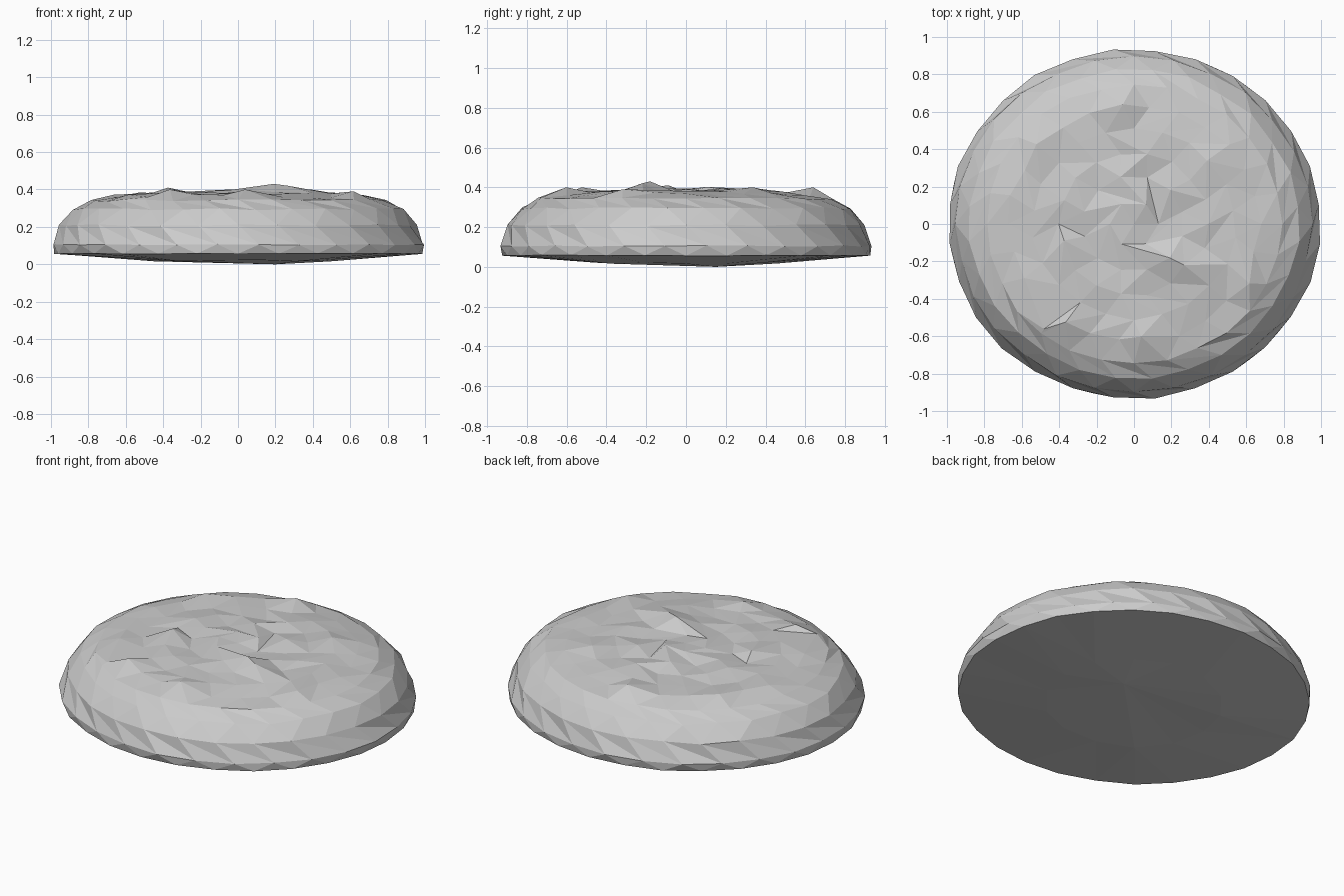
import bpy, bmesh, math, random
from mathutils import Vector

if "Cube" in bpy.data.objects:
    bpy.data.objects.remove(bpy.data.objects["Cube"])

random.seed(4)
SIDES = 28
RY = 0.94

bm = bmesh.new()


def ring(r, z, count, offset=0.0, jitter=0.0):
    """One slightly irregular ring of the biscuit outline."""
    out = []
    for i in range(count):
        a = 2 * math.pi * (i + offset) / count
        rr = r * (1 + random.uniform(-jitter, jitter))
        zz = z + random.uniform(-jitter, jitter) * 0.5
        out.append(bm.verts.new((rr * math.cos(a), rr * RY * math.sin(a), zz)))
    return out


def bridge(a, b):
    """Triangulated skin between two rings, which may differ in count."""
    i = j = 0
    na, nb = len(a), len(b)
    while i < na or j < nb:
        if j >= nb or (i < na and (i + 1) / na <= (j + 1) / nb):
            bm.faces.new((a[i % na], a[(i + 1) % na], b[j % nb]))
            i += 1
        else:
            bm.faces.new((a[i % na], b[(j + 1) % nb], b[j % nb]))
            j += 1


def cap(r, co):
    v = bm.verts.new(co)
    for i in range(len(r)):
        bm.faces.new((r[i], r[(i + 1) % len(r)], v))


# Shallow dished underside, rim, domed side and uneven top
specs = [(0.50, 0.02, 14, 0, 0.01), (0.985, 0.057, SIDES, 0, 0.004),
         (0.995, 0.105, SIDES, 0.5, 0.006), (0.95, 0.21, SIDES, 0, 0.008),
         (0.88, 0.295, SIDES, 0.5, 0.012), (0.79, 0.342, SIDES, 0, 0.012),
         (0.67, 0.364, 26, 0, 0.02), (0.54, 0.374, 22, 0.5, 0.02),
         (0.40, 0.380, 18, 0, 0.03), (0.27, 0.385, 12, 0.5, 0.03),
         (0.13, 0.388, 6, 0, 0.03)]
rings = [ring(*s) for s in specs]
for a, b in zip(rings, rings[1:]):
    bridge(a, b)
cap(rings[0], (0.2, 0.15, 0.0))
cap(rings[-1], (0, 0, 0.39))

# Chip bumps pushed up out of the top: x, y, peak height
chips = [(0.19, -0.18, 0.43), (0.25, -0.21, 0.42), (0.38, 0.34, 0.40),
         (-0.05, 0.65, 0.40), (-0.37, -0.07, 0.41), (-0.36, -0.53, 0.40),
         (0.02, -0.59, 0.40), (-0.47, -0.62, 0.36), (0.63, -0.33, 0.39),
         (-0.53, 0.43, 0.385)]
top = [v for r in rings[6:] for v in r]
for x, y, z in chips:
    v = min(top, key=lambda q: (q.co.xy - Vector((x, y))).length)
    v.co = v.co.lerp(Vector((x, y, z)), 0.7)
    v.co.z = z
    top.remove(v)

bmesh.ops.recalc_face_normals(bm, faces=bm.faces)
mesh = bpy.data.meshes.new("cookie")
bm.to_mesh(mesh)
bm.free()
bpy.context.collection.objects.link(bpy.data.objects.new("cookie", mesh))
